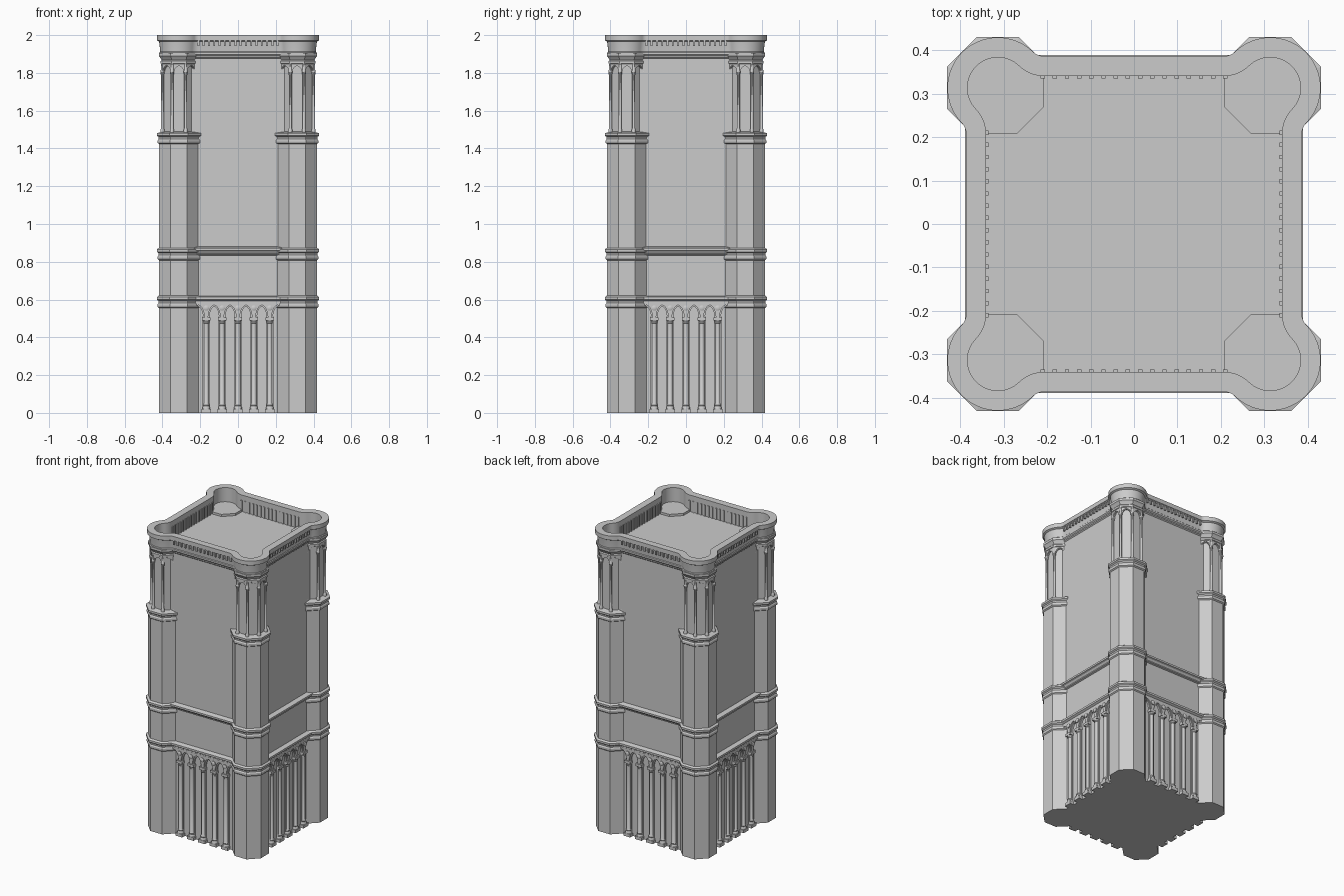
import bpy, bmesh
from math import pi, sin, cos, atan2, radians
from mathutils import Matrix, Vector

if "Cube" in bpy.data.objects:
    bpy.data.objects.remove(bpy.data.objects["Cube"])

C = 0.313                      # turret centre offset
SIDES = [Matrix.Rotation(i * pi / 2, 4, 'Z') for i in range(4)]
CORNERS = [m @ Matrix.Translation((C, C, 0)) for m in SIDES]


def loft(bm, rings, closed=False, M=Matrix()):
    """Skin rings of 3D points; cap the ends, or close the section into a loop."""
    vs = [[bm.verts.new(M @ Vector(p)) for p in r] for r in rings]
    n = len(vs[0])
    for a, b in zip(vs, vs[1:] + (vs[:1] if closed else [])):
        for i in range(n):
            j = (i + 1) % n
            bm.faces.new((a[i], a[j], b[j], b[i]))
    if not closed:
        bm.faces.new(vs[0][::-1])
        bm.faces.new(vs[-1])


def lathe(bm, n, profile, M=Matrix()):
    """Turn (apothem, z) pairs into an n-sided solid with flats facing the axes."""
    k = 1 / cos(pi / n)
    loft(bm, [[(r * k * cos((2 * i + 1) * pi / n), r * k * sin((2 * i + 1) * pi / n), z)
               for i in range(n)] for r, z in profile], M=M)


def box(bm, x0, x1, y0, y1, z0, z1, M=Matrix()):
    loft(bm, [[(x0, y0, z), (x1, y0, z), (x1, y1, z), (x0, y1, z)] for z in (z0, z1)], M=M)


def arches(bm, count, pitch, half, spring, rise, top, y0, y1, M=Matrix()):
    """Plate facing -y whose lower edge is a row of slightly pointed arches."""
    e = count * pitch / 2
    pts = [(-e, top), (-e, spring)]
    for b in range(count):
        x = -e + (b + 0.5) * pitch
        curve = [(half * cos(t * pi / 12), rise * (0.85 * sin(t * pi / 12) + 0.15 * t / 6))
                 for t in range(7)]
        pts += [(x - u, spring + w) for u, w in curve]
        pts += [(x + u, spring + w) for u, w in curve[-2::-1]]
    pts += [(e, spring), (e, top)]
    loft(bm, [[(x, y, z) for x, z in pts] for y in (y0, y1)], M=M)


def finish(bm, name, smooth=False):
    bmesh.ops.recalc_face_normals(bm, faces=bm.faces)
    me = bpy.data.meshes.new(name)
    bm.to_mesh(me)
    bm.free()
    ob = bpy.data.objects.new(name, me)
    bpy.context.collection.objects.link(ob)
    if smooth:
        bpy.ops.object.select_all(action='DESELECT')
        ob.select_set(True)
        bpy.context.view_layer.objects.active = ob
        bpy.ops.object.shade_smooth_by_angle(angle=radians(35))


# Square body with string courses and the roof deck on top
bm = bmesh.new()
lathe(bm, 4, [(.358, 0), (.358, .578), (.376, .584), (.376, .592), (.389, .6), (.389, .613),
              (.36, .62), (.36, .834), (.37, .838), (.37, .845), (.378, .856), (.389, .86),
              (.389, .872), (.36, .88), (.36, 1.876), (.367, 1.882), (.367, 1.89)])
finish(bm, "tower_body")

# Octagonal corner turrets with moulded bands
turret = [(.106, 0)]
for z, shaft in ((.555, .106), (.808, .104), (1.423, .08)):
    turret += [(turret[-1][0], z), (.112, z + .006), (.112, z + .02), (.107, z + .028),
               (.108, z + .038), (.117, z + .045), (.117, z + .058), (shaft, z + .066)]
turret += [(.08, 1.84), (.096, 1.85), (.096, 1.862), (.091, 1.868), (.1, 1.882),
           (.106, 1.89), (.106, 1.905)]
bm = bmesh.new()
for M in CORNERS:
    lathe(bm, 8, turret, M)
finish(bm, "corner_turrets")

# Slim columns and blind arches around the turret tops
cols, arcs = bmesh.new(), bmesh.new()
R = .087 / cos(pi / 8)
for M in CORNERS:
    for i in range(8):
        a = Matrix.Rotation(i * pi / 4, 4, 'Z')
        v = Matrix.Rotation(pi / 8, 4, 'Z') @ a @ Matrix.Translation((R, 0, 0))
        lathe(cols, 10, [(.011, 1.483), (.011, 1.498), (.0075, 1.506), (.0075, 1.785),
                         (.011, 1.803), (.011, 1.81), (.008, 1.815), (.008, 1.85)], M @ v)
        arches(arcs, 1, .0729, .027, 1.795, .042, 1.852, -.088, -.07, M @ a)
        arches(arcs, 1, .0762, .031, 1.795, .046, 1.852, -.092, -.085, M @ a)
finish(cols, "turret_columns", True)
finish(arcs, "turret_arches")

# Ground level blind arcade on every side
cols, arcs = bmesh.new(), bmesh.new()
P = .084
for M in SIDES:
    arches(arcs, 6, P, .025, .505, .058, .585, -.369, -.35, M)
    arches(arcs, 6, P, .032, .505, .066, .585, -.377, -.36, M)
    for i in range(-2, 3):
        x = i * P
        box(arcs, x - .019, x + .019, -.367, -.35, 0, .51, M)
        box(arcs, x - .025, x + .025, -.386, -.35, 0, .02, M)
        box(arcs, x - .022, x + .022, -.383, -.35, .488, .505, M)
        lathe(cols, 12, [(.02, .018), (.02, .03), (.016, .036), (.018, .042), (.013, .05),
                         (.013, .472), (.016, .476), (.014, .48), (.019, .492)],
              M @ Matrix.Translation((x, -.365, 0)))
        # Round boss between neighbouring arches
        lathe(cols, 12, [(.014, 0), (.014, .008), (.009, .011)],
              M @ Matrix.Translation((x, -.375, .555)) @ Matrix.Rotation(pi / 2, 4, 'X'))
finish(cols, "arcade_columns", True)
finish(arcs, "arcade_arches")


# Parapet: straight runs flowing into round corners, as an offset outline
def parapet_ring(d, z):
    r, w, f, xf = .117 - d, .387 - d, .035 + d, .207
    a = atan2(w + f - C, xf - C)
    top = [(xf + f * cos(t), w + f + f * sin(t))
           for t in [(a - pi) + (pi / 2 - a) * i / 8 for i in range(1, 9)]]
    arc = [(C + r * cos(t), C + r * sin(t))
           for t in [(pi / 2 - a) + (2 * a - pi / 2) * i / 32 for i in range(33)]]
    corner = [(y, x) for x, y in top[::-1]] + arc + top
    return [m @ Vector((x, y, z)) for m in SIDES for x, y in corner]


bm = bmesh.new()
loft(bm, [parapet_ring(d, z) for d, z in
          ((.047, 1.885), (.02, 1.89), (.014, 1.897), (.014, 1.908), (.018, 1.912),
           (.016, 1.935), (.012, 1.966), (.001, 1.972), (.001, 2.0), (.047, 2.0))], closed=True)
finish(bm, "parapet", True)

# Small bars lining the parapet inside and out
bm = bmesh.new()
for M in SIDES:
    for i in range(16):
        x = (i - 7.5) * .028
        box(bm, x - .005, x + .005, -.383, -.368, 1.942, 1.975, M)
        box(bm, x - .005, x + .005, -.342, -.335, 1.888, 1.965, M)
finish(bm, "parapet_bars")
